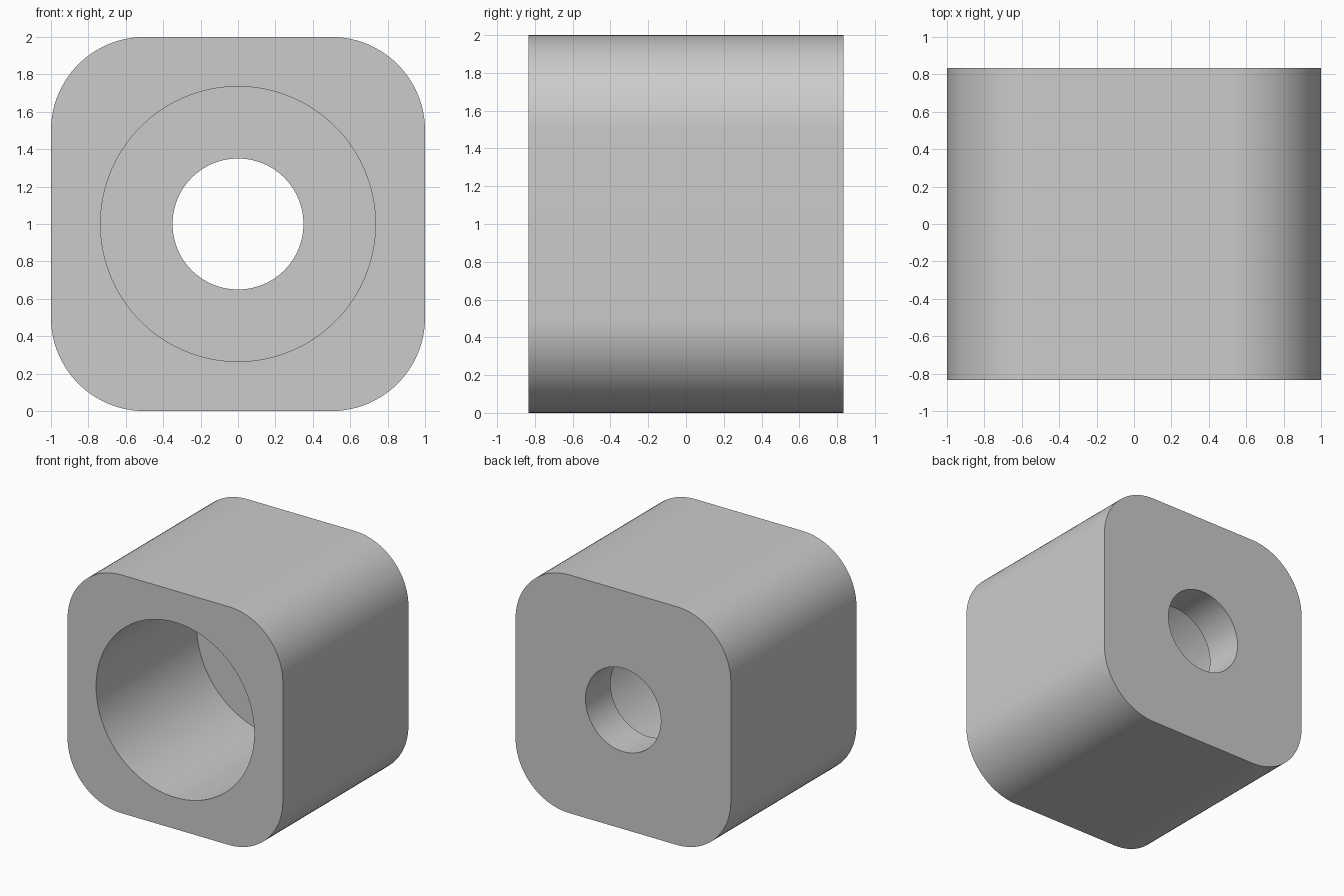
import bpy, bmesh
from math import cos, sin, pi, radians

if "Cube" in bpy.data.objects:
    bpy.data.objects.remove(bpy.data.objects["Cube"], do_unlink=True)

HALF = 1.0            # half width and half height
DEPTH = 1.667         # length along y
FILLET = 0.5          # long edge radius
BORE, HOLE = 0.735, 0.35   # front bore and rear hole radii
WALL = 0.333          # rear wall thickness
STEPS = 24            # points per quarter turn


def rounded_square():
    """Outline with four rounded corners."""
    c = HALF - FILLET
    points = []
    for q in range(4):
        mid = q * pi / 2 + pi / 4
        cx, cz = (c if cos(mid) > 0 else -c), (c if sin(mid) > 0 else -c)
        for i in range(STEPS):
            a = (q + i / (STEPS - 1)) * pi / 2
            points.append((cx + FILLET * cos(a), cz + FILLET * sin(a)))
    return points


def circle(radius):
    """Circle with the same point count as the outline."""
    angles = [(i + 0.5) / STEPS * pi / 2 for i in range(4 * STEPS)]
    return [(radius * cos(a), radius * sin(a)) for a in angles]


# Closed chain of cross-sections: outside, rear face, hole, step, bore, front face
front, back = -DEPTH / 2, DEPTH / 2
step = back - WALL
sections = [
    (rounded_square(), front), (rounded_square(), back),
    (circle(HOLE), back), (circle(HOLE), step),
    (circle(BORE), step), (circle(BORE), front),
]

bm = bmesh.new()
rings = [[bm.verts.new((x, y, z + HALF)) for x, z in outline] for outline, y in sections]
for k, ring in enumerate(rings):
    following = rings[(k + 1) % len(rings)]
    for i in range(len(ring)):
        j = (i + 1) % len(ring)
        bm.faces.new((ring[i], ring[j], following[j], following[i]))
bmesh.ops.recalc_face_normals(bm, faces=bm.faces)

mesh = bpy.data.meshes.new("bored_block")
bm.to_mesh(mesh)
bm.free()
block = bpy.data.objects.new("bored_block", mesh)
bpy.context.collection.objects.link(block)

# Plain grey material
grey = bpy.data.materials.new("light_grey")
grey.use_nodes = True
colour = (0.6, 0.6, 0.6, 1)
grey.diffuse_color = colour
grey.node_tree.nodes["Principled BSDF"].inputs["Base Color"].default_value = colour
mesh.materials.append(grey)

# Smooth curved walls, sharp rims
bpy.ops.object.select_all(action="DESELECT")
block.select_set(True)
bpy.context.view_layer.objects.active = block
bpy.ops.object.shade_smooth_by_angle(angle=radians(30))
